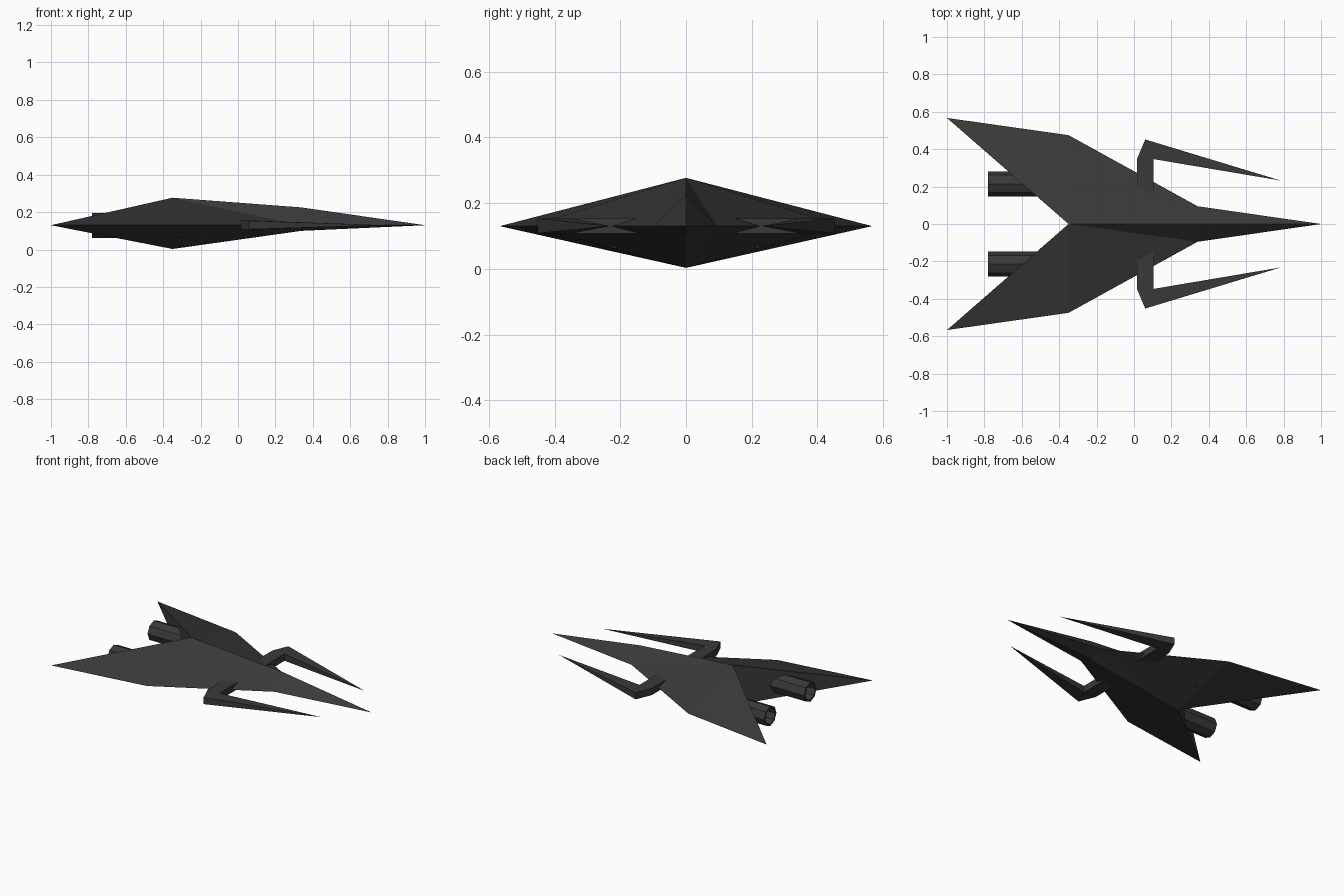
import bpy, bmesh, math

if "Cube" in bpy.data.objects:
    bpy.data.objects.remove(bpy.data.objects["Cube"])

def material(name, v):
    m = bpy.data.materials.new(name)
    m.diffuse_color = (v, v, v, 1)
    m.use_nodes = True
    m.node_tree.nodes["Principled BSDF"].inputs["Base Color"].default_value = m.diffuse_color
    return m

dark_grey = material("dark grey", 0.042)

def make(name, verts, faces):
    bm = bmesh.new()
    vs = [bm.verts.new(v) for v in verts]
    for f in faces:
        bm.faces.new([vs[i] for i in f])
    # mirrored half, welded along the centre line
    dup = bmesh.ops.duplicate(bm, geom=bm.verts[:] + bm.edges[:] + bm.faces[:])["geom"]
    for v in dup:
        if isinstance(v, bmesh.types.BMVert):
            v.co.y *= -1
    bmesh.ops.remove_doubles(bm, verts=bm.verts[:], dist=0.0005)
    bmesh.ops.recalc_face_normals(bm, faces=bm.faces[:])
    me = bpy.data.meshes.new(name)
    bm.to_mesh(me)
    bm.free()
    me.materials.append(dark_grey)
    ob = bpy.data.objects.new(name, me)
    bpy.context.collection.objects.link(ob)
    return ob

# Hull: nose, shoulder ring (top, side, bottom), wide ring, swept wing tip
hull = [(1, 0, 0.13),
        (0.34, 0, 0.225), (0.34, 0.095, 0.13), (0.34, 0, 0.10),
        (-0.35, 0, 0.277), (-0.35, 0.475, 0.13), (-0.35, 0, 0.003),
        (-1, 0.567, 0.13)]
make("hull", hull, [(0, 1, 2), (0, 2, 3),
                    (1, 4, 2), (4, 5, 2), (3, 2, 6), (6, 2, 5),
                    (4, 7, 5), (5, 7, 6), (4, 6, 7)])

# Forward prongs: hooked outline between two heights, meeting at one tip
outline = [(0.105, 0.13), (0.015, 0.13), (0.015, 0.345), (0.06, 0.452), (0.105, 0.347)]
verts = [(x, y, z) for z in (0.108, 0.154) for x, y in outline] + [(0.785, 0.232, 0.13)]
faces = [(i, i + 1, i + 6, i + 5) for i in range(3)]
faces += [(4, 0, 5, 9), (3, 10, 8), (4, 9, 10)]
for k in (0, 5):
    faces += [(k, k + 1, k + 2, k + 4), (k + 2, k + 3, k + 4), (k + 3, 10, k + 4)]
make("forward_prongs", verts, faces)

# Engines: eight-sided tubes with a recessed nozzle at the back
N = 8
rings = [(-0.3, 0.066), (-0.78, 0.066), (-0.78, 0.054), (-0.66, 0.054)]
verts = [(x, 0.214 + r * math.cos(math.tau * i / N), 0.128 + r * math.sin(math.tau * i / N))
         for x, r in rings for i in range(N)]
faces = [(k * N + i, k * N + (i + 1) % N, (k + 1) * N + (i + 1) % N, (k + 1) * N + i)
         for k in range(3) for i in range(N)]
faces += [tuple(range(N)), tuple(range(3 * N, 4 * N))]
make("engines", verts, faces)
